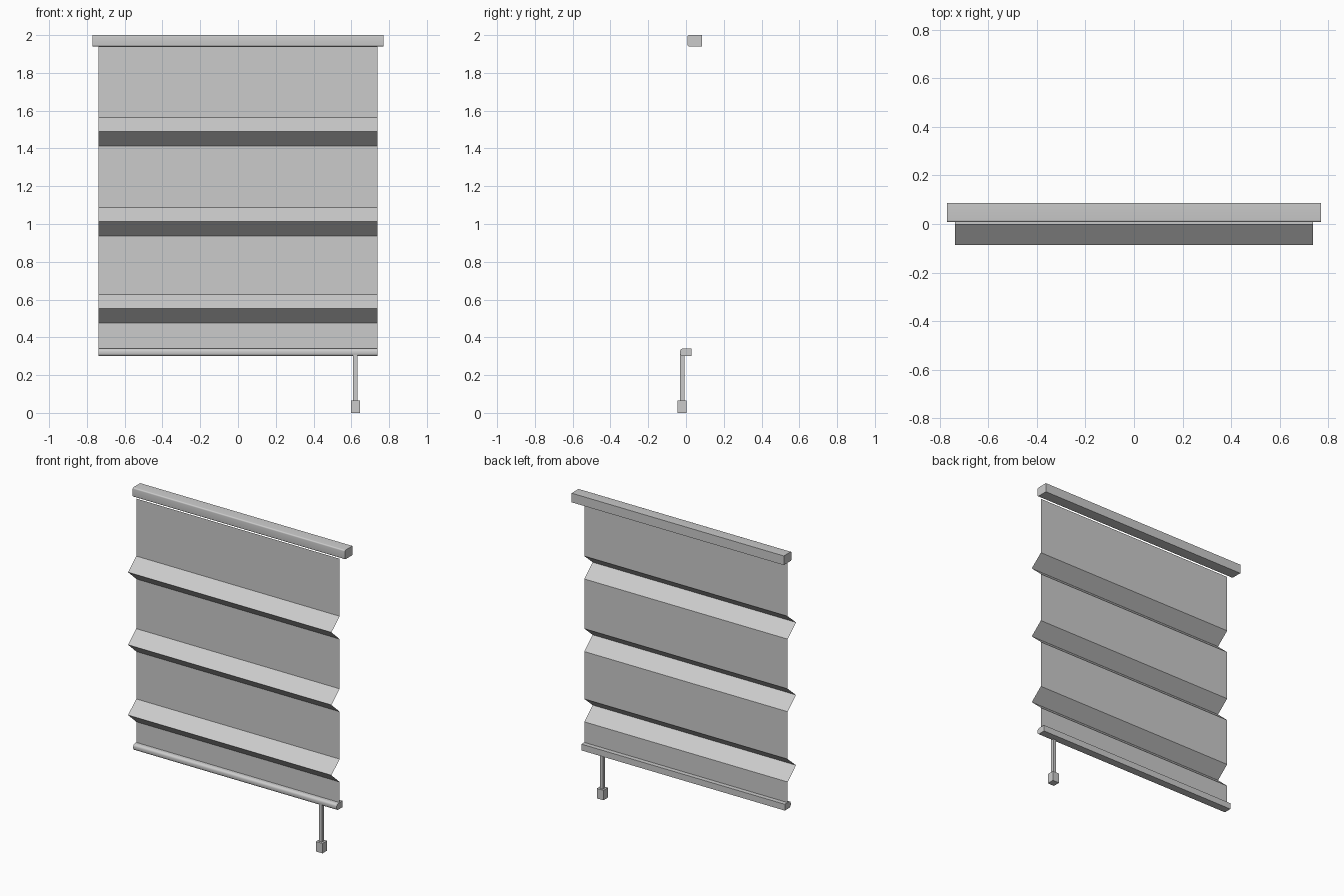
import bpy, bmesh, math

cube = bpy.data.objects.get("Cube")
if cube:
    bpy.data.objects.remove(cube, do_unlink=True)

grey = bpy.data.materials.new("light_grey")
grey.use_nodes = True
grey.diffuse_color = (0.6, 0.6, 0.6, 1)
grey.node_tree.nodes["Principled BSDF"].inputs["Base Color"].default_value = (0.6, 0.6, 0.6, 1)


def finish(name, bm, smooth=False):
    mesh = bpy.data.meshes.new(name)
    bm.to_mesh(mesh)
    bm.free()
    mesh.materials.append(grey)
    obj = bpy.data.objects.new(name, mesh)
    bpy.context.collection.objects.link(obj)
    if smooth:
        bpy.ops.object.select_all(action='DESELECT')
        obj.select_set(True)
        bpy.context.view_layer.objects.active = obj
        bpy.ops.object.shade_smooth_by_angle(angle=math.radians(35))
    return obj


def box(name, low, high, front_radius=0.0):
    """Box between two corners, with optionally rounded long front edges."""
    bm = bmesh.new()
    bmesh.ops.create_cube(bm, size=1)
    for v in bm.verts:
        v.co = [(a + b) / 2 + c * (b - a) for a, b, c in zip(low, high, v.co)]
    if front_radius:
        edges = [e for e in bm.edges if all(abs(v.co.y - low[1]) < 1e-5 for v in e.verts)
                 and abs(e.verts[0].co.x - e.verts[1].co.x) > 0.1]
        bmesh.ops.bevel(bm, geom=edges, offset=front_radius, segments=5,
                        profile=0.5, affect='EDGES')
    return finish(name, bm, front_radius > 0)


# Rails across the top and bottom
box("head_rail", (-0.77, 0.008, 1.94), (0.77, 0.086, 2.0), 0.008)
box("bottom_rail", (-0.738, -0.032, 0.30), (0.738, 0.03, 0.341), 0.016)

# Thin fabric sheet with three forward folds
profile = [(0, 1.94)]
for tip in (1.49, 1.014, 0.553):
    profile += [(0, tip + 0.073), (-0.086, tip), (0, tip - 0.077)]
profile.append((0, 0.32))
bm = bmesh.new()
rows = [[bm.verts.new((x, y, z)) for x in (-0.738, 0.738)] for y, z in profile]
for upper, lower in zip(rows, rows[1:]):
    bm.faces.new((lower[0], lower[1], upper[1], upper[0]))
finish("fabric_shade", bm)

# Pull rod and its handle
box("pull_rod", (0.61, -0.031, 0.06), (0.632, -0.009, 0.31))
box("pull_handle", (0.597, -0.045, 0), (0.645, 0.003, 0.065))
